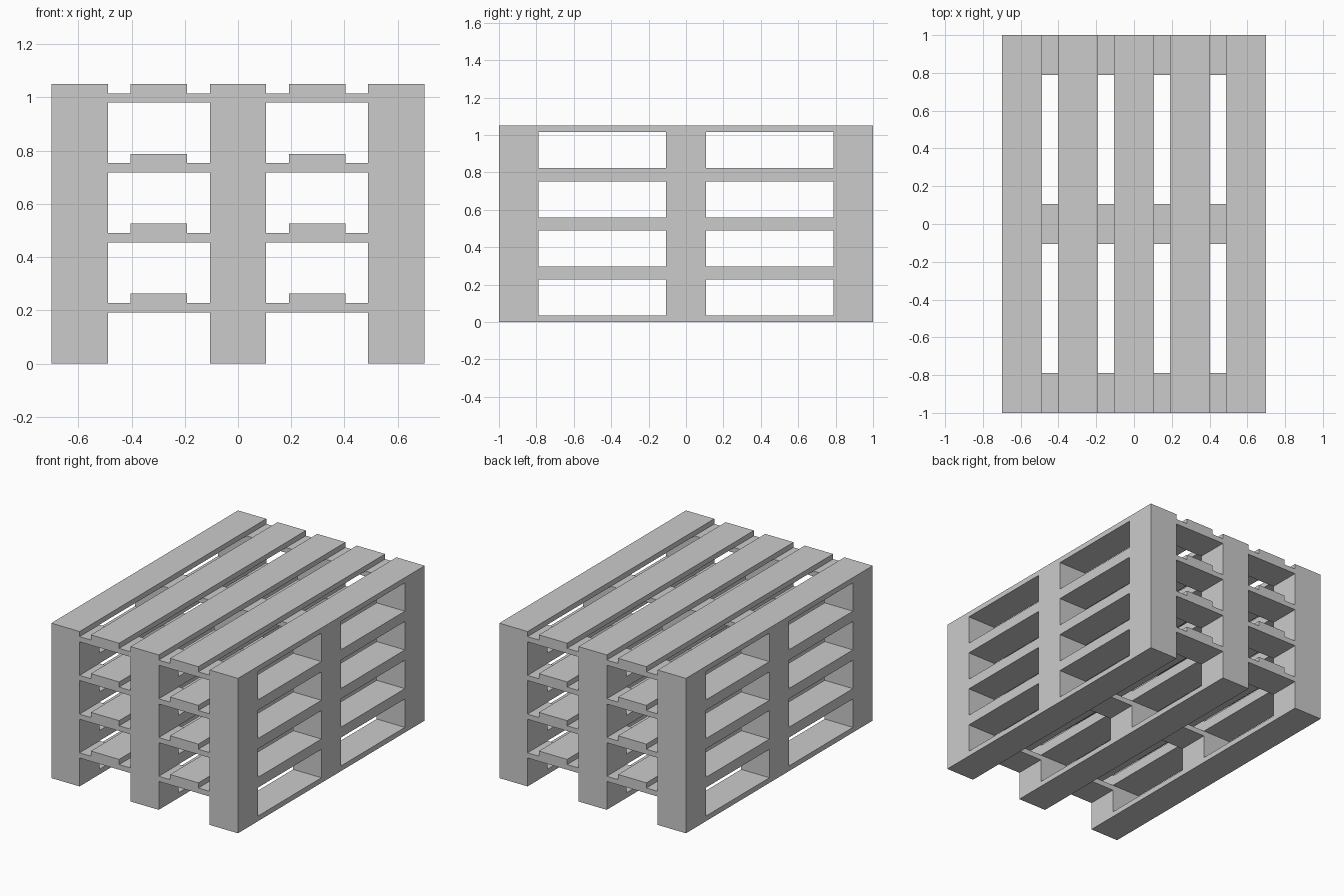
import bpy

if "Cube" in bpy.data.objects:
    bpy.data.objects.remove(bpy.data.objects["Cube"])

BOARD_T = 0.035      # board thickness
BLOCK_H = 0.1575     # spacer block height
PITCH = 3 * BOARD_T + BLOCK_H
WIDTH = 0.212        # width of boards and blocks
XS = (-0.594, 0, 0.594)
YS = (-0.894, 0, 0.894)
DECK_XS = (-0.594, -0.297, 0, 0.297, 0.594)


def box(name, x, y, z, sx, sy, sz):
    """Box centred on x, y with its underside at z."""
    bpy.ops.mesh.primitive_cube_add(size=1, location=(x, y, z + sz / 2))
    obj = bpy.context.object
    obj.name = name
    obj.scale = (sx, sy, sz)
    bpy.ops.object.transform_apply(location=False, rotation=False, scale=True)
    return obj


def pallet(n, z):
    z_cross = z + BOARD_T + BLOCK_H
    # bottom runners and spacer blocks
    for x in XS:
        box(f"pallet_{n}_runner", x, 0, z, WIDTH, 2, BOARD_T)
        for y in YS:
            box(f"pallet_{n}_block", x, y, z + BOARD_T, WIDTH, WIDTH, BLOCK_H)
    # cross boards
    for y in YS:
        box(f"pallet_{n}_cross_board", 0, y, z_cross, 1.4, WIDTH, BOARD_T)
    # deck boards
    for x in DECK_XS:
        box(f"pallet_{n}_deck_board", x, 0, z_cross + BOARD_T, WIDTH, 2, BOARD_T)


# stack of four pallets
for i in range(4):
    pallet(i + 1, i * PITCH)
